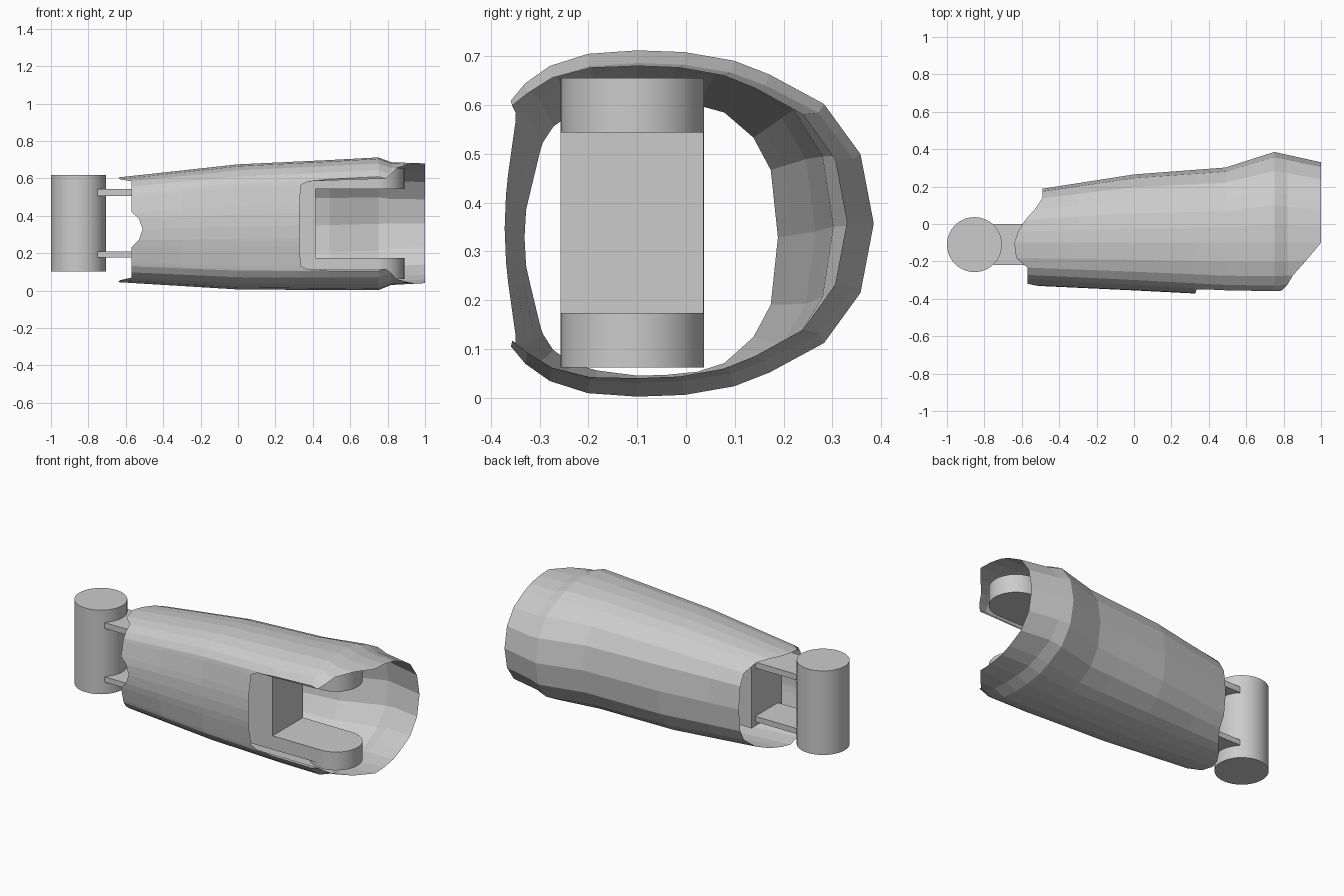
import bpy, bmesh

if "Cube" in bpy.data.objects:
    bpy.data.objects.remove(bpy.data.objects["Cube"])

AXIS_Y = -0.11      # centre line of the joints
RADIUS = 0.147

def finish(bm, name):
    me = bpy.data.meshes.new(name)
    bm.to_mesh(me)
    bm.free()
    ob = bpy.data.objects.new(name, me)
    bpy.context.collection.objects.link(ob)
    return ob

def box(name, x, y, z):
    bm = bmesh.new()
    bmesh.ops.create_cube(bm, size=1)
    for v in bm.verts:
        for i, (a, b) in enumerate((x, y, z)):
            v.co[i] = (a + b) / 2 + v.co[i] * (b - a)
    return finish(bm, name)

def cylinder(name, x, z0, z1):
    bpy.ops.mesh.primitive_cylinder_add(vertices=40, radius=RADIUS, depth=z1 - z0,
                                        location=(x, AXIS_Y, (z0 + z1) / 2))
    bpy.context.object.name = name
    bpy.ops.object.shade_smooth_by_angle()

def extrude_profile(name, pts, y0, y1):
    bm = bmesh.new()
    face = bm.faces.new([bm.verts.new((x, y0, z)) for x, z in pts])
    ext = bmesh.ops.extrude_face_region(bm, geom=[face])["geom"]
    bmesh.ops.translate(bm, vec=(0, y1 - y0, 0),
                        verts=[v for v in ext if isinstance(v, bmesh.types.BMVert)])
    bmesh.ops.recalc_face_normals(bm, faces=bm.faces)
    return finish(bm, name)

# Elbow barrel and the two plates that carry it
cylinder("elbow_barrel", -0.853, 0.102, 0.617)
for tag, z in (("lower", (0.177, 0.21)), ("upper", (0.506, 0.542))):
    box(tag + "_elbow_plate", (-0.75, -0.46), (-0.22, 0.0), z)

# Inner core ending in a fork
extrude_profile("core_fork", [
    (-0.47, 0.15), (0.1, 0.15), (0.2, 0.09), (0.74, 0.09), (0.74, 0.174), (0.415, 0.174),
    (0.415, 0.544), (0.74, 0.544), (0.74, 0.625), (0.2, 0.625), (0.1, 0.57), (-0.47, 0.57)],
    -0.257, 0.036)
cylinder("lower_fork_pad", 0.742, 0.062, 0.174)
cylinder("upper_fork_pad", 0.742, 0.544, 0.655)

# Shell sections: x, y min, y max, z min, z max
SECTIONS = [
    (-0.64, -0.325, 0.165, 0.045, 0.605),
    (0.00, -0.355, 0.265, 0.006, 0.675),
    (0.49, -0.380, 0.302, 0.003, 0.698),
    (0.75, -0.380, 0.385, 0.002, 0.712),
    (0.82, -0.375, 0.370, 0.030, 0.686),
    (1.00, -0.360, 0.330, 0.040, 0.680)]
# Upper half outline, front to back: wide (u, v), narrow (u, v), x start, x end
COLUMNS = [
    (-1.0, 0.0, -1.0, 0.0, -0.51, 0.33),
    (-0.99, 0.2, -0.99, 0.2, -0.53, 0.33),
    (-0.98, 0.32, -0.96, 0.33, -0.57, 0.33),
    (-0.94, 0.63, -0.87, 0.62, -0.57, 0.335),
    (-0.93, 0.69, -0.85, 0.67, -0.57, 0.375),
    (-0.925, 0.71, -0.84, 0.69, -0.57, 0.79),
    (-0.82, 0.81, -0.75, 0.80, -0.57, 0.82),
    (-0.64, 0.91, -0.58, 0.90, -0.57, 0.85),
    (-0.36, 0.98, -0.36, 0.96, -0.63, 0.92),
    (0.0, 1.0, 0.0, 1.0, -0.64, 1.0),
    (0.2, 0.99, 0.22, 0.99, -0.62, 1.0),
    (0.41, 0.94, 0.45, 0.96, -0.58, 1.0),
    (0.56, 0.86, 0.64, 0.89, -0.53, 1.0),
    (0.79, 0.69, 0.83, 0.70, -0.49, 1.0),
    (0.944, 0.40, 0.95, 0.48, -0.49, 1.0),
    (1.0, 0.0, 1.0, 0.0, -0.49, 1.0)]
ROWS = [-0.64, -0.3, 0.0, 0.33, 0.49, 0.75, 0.82, 1.0]

def section(x):
    for a, b in zip(SECTIONS, SECTIONS[1:]):
        if x <= b[0] + 1e-6:
            t = (x - a[0]) / (b[0] - a[0])
            return [p + (q - p) * t for p, q in zip(a[1:], b[1:])]

def shell_point(col, x, side):
    ub, vb, us, vs, start, end = col
    x = min(max(x, start), end)
    y0, y1, z0, z1 = section(x)
    t = min((x + 0.64) / 1.39, 1)
    u, v = us + (ub - us) * t, (vs + (vb - vs) * t) * side
    y = -0.1 + u * (y1 + 0.1 if u > 0 else -0.1 - y0)
    return (x, y, (z0 + z1) / 2 + v * (z1 - z0) / 2)

# Faceted open shell, notched at the elbow and cut out around the fork
bm = bmesh.new()
for side in (1, -1):
    grid = [[bm.verts.new(shell_point(c, x, side)) for x in ROWS] for c in COLUMNS]
    for a, b in zip(grid, grid[1:]):
        for i in range(len(ROWS) - 1):
            bm.faces.new((a[i], a[i + 1], b[i + 1], b[i]))
bmesh.ops.remove_doubles(bm, verts=bm.verts, dist=0.0005)
bmesh.ops.recalc_face_normals(bm, faces=bm.faces)
finish(bm, "forearm_shell")
